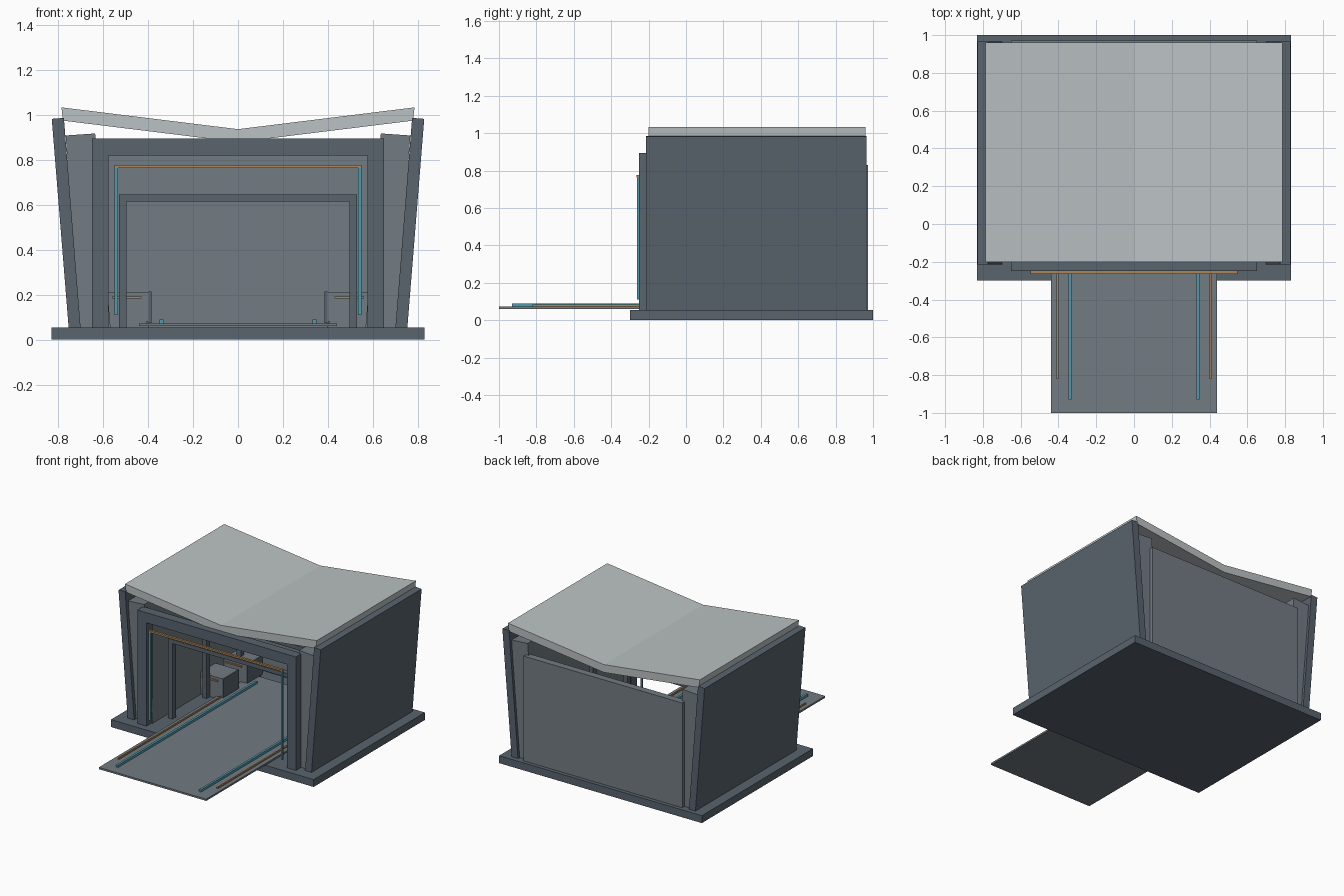
import bpy, bmesh

if "Cube" in bpy.data.objects:
    bpy.data.objects.remove(bpy.data.objects["Cube"])


def material(name, r, g, b):
    m = bpy.data.materials.new(name)
    m.diffuse_color = (r, g, b, 1)
    m.use_nodes = True
    m.node_tree.nodes["Principled BSDF"].inputs["Base Color"].default_value = m.diffuse_color
    return m


DARK = material("dark_slate", 0.10, 0.125, 0.155)
MID = material("mid_slate", 0.17, 0.20, 0.225)
PALE = material("pale_roof", 0.50, 0.54, 0.55)
BLUE = material("blue_light", 0.08, 0.33, 0.42)
ORANGE = material("orange_trim", 0.42, 0.24, 0.09)


def extrude_y(name, profile, y0, y1, mat):
    """Prism with an (x, z) profile running from y0 to y1."""
    bm = bmesh.new()
    face = bm.faces.new([bm.verts.new((x, y0, z)) for x, z in profile])
    geom = bmesh.ops.extrude_face_region(bm, geom=[face])["geom"]
    moved = [v for v in geom if isinstance(v, bmesh.types.BMVert)]
    bmesh.ops.translate(bm, verts=moved, vec=(0, y1 - y0, 0))
    bmesh.ops.recalc_face_normals(bm, faces=bm.faces)
    mesh = bpy.data.meshes.new(name)
    bm.to_mesh(mesh)
    bm.free()
    mesh.materials.append(mat)
    ob = bpy.data.objects.new(name, mesh)
    bpy.context.collection.objects.link(ob)
    return ob


def box(name, x0, x1, y0, y1, z0, z1, mat):
    return extrude_y(name, [(x0, z0), (x1, z0), (x1, z1), (x0, z1)], y0, y1, mat)


def mirrored(ob):
    m = ob.modifiers.new("mirror_x", 'MIRROR')
    m.use_axis[0] = True
    return ob


def portal(name, outer, inner, top, under, y0, y1, mat):
    """Doorway-shaped frame standing on the base."""
    return extrude_y(name, [(-outer, .055), (-outer, top), (outer, top), (outer, .055),
                            (inner, .055), (inner, under), (-inner, under), (-inner, .055)],
                     y0, y1, mat)


# Base and shell
box("base_slab", -.83, .83, -.30, 1.0, 0, .055, DARK)
mirrored(extrude_y("leaning_side_wall",
                   [(.70, .055), (.753, .055), (.828, .982), (.774, .986)], -.215, .965, DARK))
mirrored(extrude_y("inner_wall_lining",
                   [(.567, .055), (.71, .055), (.766, .908), (.635, .917)], -.19, .945, MID))
box("back_wall", -.65, .65, .92, .972, .055, .83, MID)

# Folded valley roof
extrude_y("valley_roof", [(-.785, 1.033), (0, .936), (.785, 1.033),
                          (.778, .974), (0, .878), (-.778, .974)], -.20, .96, PALE)

# Entrance frame with its light strips
portal("entrance_frame", .65, .575, .895, .82, -.25, -.18, DARK)
mirrored(box("door_light_strip", .534, .548, -.262, -.248, .11, .765, BLUE))
box("door_top_trim", -.548, .548, -.265, -.248, .764, .777, ORANGE)

# Inner rib frames
for i in range(3):
    y = -.04 + .4 * i
    portal(f"rib_frame_{i + 1}", .53, .495, .645, .615, y - .02, y + .02, DARK)

# Ramp and guide rails
box("ramp", -.44, .44, -1.0, .80, .06, .073, MID)
mirrored(box("blue_guide_rail", .332, .348, -.93, .70, .073, .09, BLUE))
mirrored(box("orange_guide_rail", .40, .41, -.82, .58, .073, .083, ORANGE))

# Equipment cabinets along both sides
for i, y in enumerate((.38, .66)):
    mirrored(box(f"cabinet_{i + 1}", .398, .575, y, y + .18, .055, .213, MID))
    mirrored(box(f"cabinet_side_panel_{i + 1}", .385, .398, y, y + .18, .075, .215, DARK))
    mirrored(box(f"cabinet_trim_{i + 1}", .43, .56, y - .008, y, .183, .193, ORANGE))
